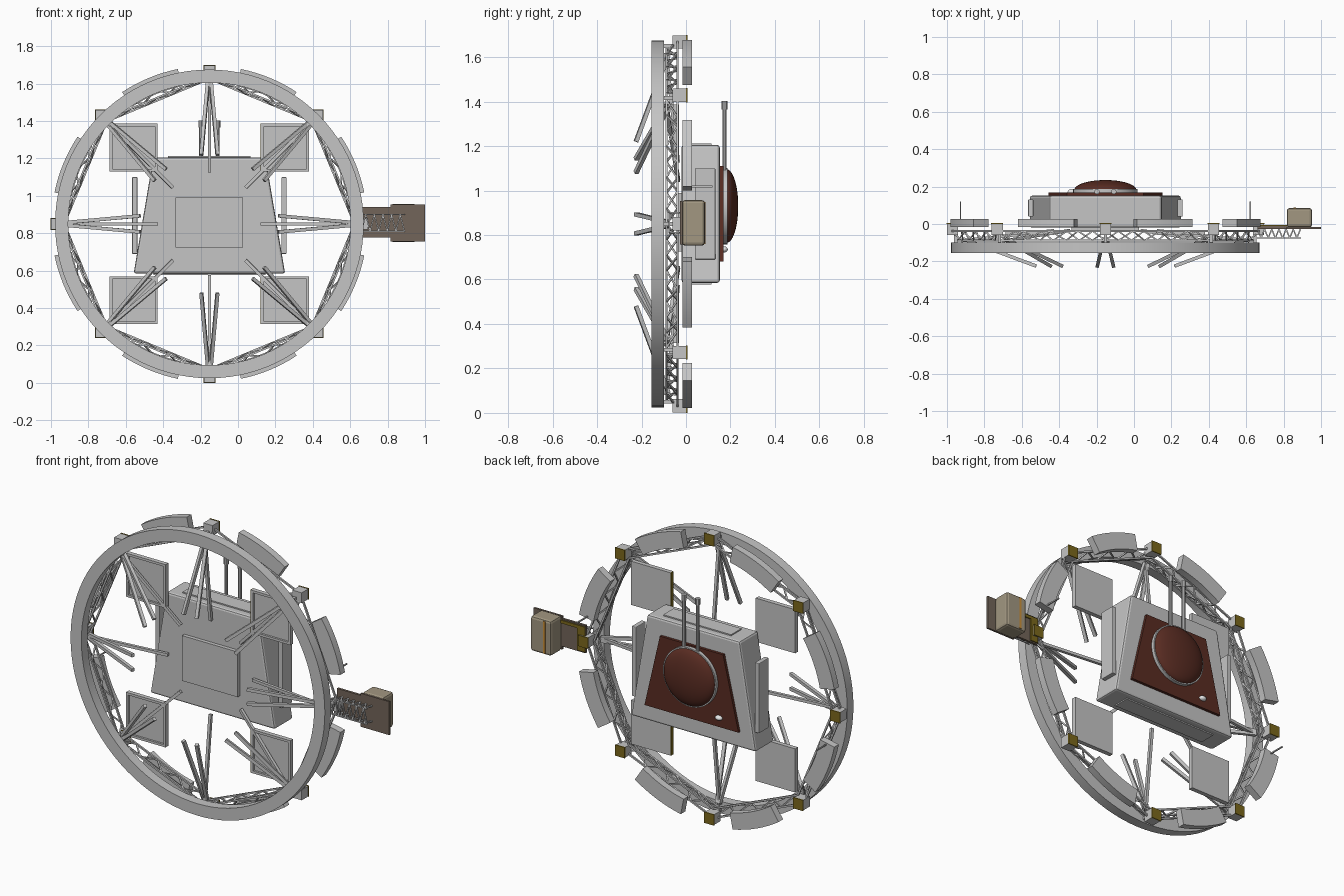
import bpy, bmesh
from math import cos, sin, pi, radians
from mathutils import Vector, Matrix

cube = bpy.data.objects.get("Cube")
if cube:
    bpy.data.objects.remove(cube, do_unlink=True)

CX, CZ = -0.153, 0.85   # axis of the wheel


def material(name, r, g, b):
    m = bpy.data.materials.new(name)
    m.use_nodes = True
    m.diffuse_color = (r, g, b, 1)
    m.node_tree.nodes["Principled BSDF"].inputs["Base Color"].default_value = (r, g, b, 1)
    return m


grey = material("light grey", 0.56, 0.56, 0.56)
white = material("white", 0.8, 0.8, 0.8)
gold = material("dark gold", 0.2, 0.14, 0.012)
brown = material("red brown", 0.1, 0.025, 0.016)
tan = material("tan", 0.36, 0.31, 0.22)
umber = material("umber", 0.17, 0.13, 0.1)
orange = material("orange", 0.6, 0.28, 0.04)


def finish(name, bm, mats, smooth=False, bevel=0):
    bmesh.ops.recalc_face_normals(bm, faces=bm.faces)
    me = bpy.data.meshes.new(name)
    bm.to_mesh(me)
    bm.free()
    ob = bpy.data.objects.new(name, me)
    bpy.context.collection.objects.link(ob)
    for m in mats:
        me.materials.append(m)
    if bevel:
        mod = ob.modifiers.new("bevel", "BEVEL")
        mod.width, mod.segments = bevel, 2
    if smooth:
        bpy.ops.object.select_all(action="DESELECT")
        ob.select_set(True)
        bpy.context.view_layer.objects.active = ob
        bpy.ops.object.shade_smooth_by_angle(angle=radians(35))


def box(name, x0, x1, y0, y1, z0, z1, mat, bevel=0):
    bm = bmesh.new()
    bmesh.ops.create_cube(bm, size=1)
    for v in bm.verts:
        v.co = ((x0 + x1) / 2 + v.co.x * (x1 - x0), (y0 + y1) / 2 + v.co.y * (y1 - y0),
                (z0 + z1) / 2 + v.co.z * (z1 - z0))
    finish(name, bm, [mat], bevel=bevel)


def prism(name, outline, y0, y1, mat, bevel=0):
    bm = bmesh.new()
    face = bm.faces.new([bm.verts.new((x, y0, z)) for x, z in outline])
    ext = bmesh.ops.extrude_face_region(bm, geom=[face])
    bmesh.ops.translate(bm, vec=(0, y1 - y0, 0),
                        verts=[g for g in ext["geom"] if isinstance(g, bmesh.types.BMVert)])
    # the extrusion keeps the starting face only when it is added back
    if len(bm.faces) == 5:
        bm.faces.new([v for v in bm.verts if abs(v.co.y - y0) < 1e-5])
    finish(name, bm, [mat], bevel=bevel)


def trapezoid(bottom, top, z0, z1):
    return [(CX - bottom, z0), (CX + bottom, z0), (CX + top, z1), (CX - top, z1)]


def band(name, r0, r1, y0, y1, a0, a1, steps, mat, centre=(CX, CZ)):
    # rectangular section swept around the y axis
    closed = abs(a1 - a0 - 2 * pi) < 0.001
    bm = bmesh.new()
    loops = []
    for i in range(steps if closed else steps + 1):
        a = a0 + (a1 - a0) * i / steps
        loops.append([bm.verts.new((centre[0] + r * cos(a), y, centre[1] + r * sin(a)))
                      for r, y in ((r0, y0), (r1, y0), (r1, y1), (r0, y1))])
    for i in range(steps):
        p, q = loops[i], loops[(i + 1) % len(loops)]
        for k in range(4):
            n = (k + 1) % 4
            bm.faces.new((p[k], p[n], q[n], q[k]))
    if not closed:
        bm.faces.new(loops[0])
        bm.faces.new(loops[-1])
    finish(name, bm, [mat], smooth=True)


def ellipsoid(name, centre, size, mat):
    bm = bmesh.new()
    bmesh.ops.create_uvsphere(bm, u_segments=48, v_segments=24, radius=1)
    for v in bm.verts:
        v.co = Vector(centre) + Vector((v.co.x * size[0], v.co.z * size[1], v.co.y * size[2]))
    finish(name, bm, [mat], smooth=True)


def rods(name, pairs, radius, mat, sides=4):
    bm = bmesh.new()
    for p, q in pairs:
        p, q = Vector(p), Vector(q)
        turn = (q - p).to_track_quat("Z", "Y").to_matrix().to_4x4() @ Matrix.Rotation(pi / 4, 4, "Z")
        bmesh.ops.create_cone(bm, cap_ends=True, segments=sides, radius1=radius, radius2=radius,
                              depth=(q - p).length, matrix=Matrix.Translation((p + q) / 2) @ turn)
    finish(name, bm, [mat])


def polar(r, a, y, side=0):
    return Vector((CX + r * cos(a) - side * sin(a), y, CZ + r * sin(a) + side * cos(a)))


def zigzag(a0, a1, b0, b1, n):
    # diagonals that alternate between two chords
    pts = [(a0.lerp(a1, i / n) if i % 2 == 0 else b0.lerp(b1, i / n)) for i in range(n + 1)]
    return list(zip(pts, pts[1:]))


# Wheel rim
band("front_ring", 0.755, 0.825, -0.155, -0.098, 0, 2 * pi, 96, grey)

# Nodes, truss, curved panels and spokes, repeated eight times
chords, braces, spokes, struts = [], [], [], []
for i in range(8):
    a, b = i * pi / 4, (i + 1) * pi / 4
    c = polar(0.818, a, 0)
    box(f"node_{i}", c.x - 0.03, c.x + 0.03, -0.06, 0, c.z - 0.03, c.z + 0.03, grey)
    box(f"node_cap_{i}", c.x - 0.032, c.x + 0.032, 0, 0.006, c.z - 0.032, c.z + 0.032, gold)
    struts.append((polar(0.8, a, -0.1), polar(0.8, a, -0.03)))
    front = polar(0.79, a, -0.088), polar(0.79, b, -0.088)
    inner = polar(0.775, a, -0.038), polar(0.775, b, -0.038)
    outer = polar(0.83, a, -0.038), polar(0.83, b, -0.038)
    chords += [front, inner, outer]
    braces += zigzag(*front, *inner, 8) + zigzag(*outer, *front, 8)
    mid = (a + b) / 2
    band(f"curved_panel_{i}", 0.75, 0.845, -0.015, 0.027, mid - radians(11), mid + radians(11), 8, grey)
    for s in (-1, 1):
        spokes.append((polar(0.76, a, -0.08, 0.008 * s), polar(0.37, a, -0.225, 0.043 * s)))
    struts.append((polar(0.77, a, -0.09), polar(0.275, a, -0.035)))
rods("truss_chords", chords, 0.007, grey)
rods("truss_braces", braces, 0.0055, grey)
rods("front_spokes", spokes, 0.013, grey)
rods("body_struts", struts, 0.012, grey)

# Four square panels with a raised frame; the left pair has a gold inner edge
for sx in (-1, 1):
    for sz in (-1, 1):
        x, z, h, t = CX + sx * 0.405, CZ + sz * 0.408, 0.128, 0.014
        tag = ("right" if sx < 0 else "left") + ("_lower" if sz < 0 else "_upper")
        box(f"square_panel_{tag}", x - h, x + h, -0.046, -0.032, z - h, z + h, grey)
        for s in (-1, 1):
            u, w = x + s * (h - t / 2), z + s * (h - t / 2)
            box(f"panel_side_{tag}_{s}", u - t / 2, u + t / 2, -0.058, -0.046, z - h, z + h, grey)
            box(f"panel_rail_{tag}_{s}", x - h + t, x + h - t, -0.058, -0.046, w - t / 2, w + t / 2, grey)
        if sx > 0:
            e = x - h - 0.002
            box(f"panel_edge_{tag}", e - 0.002, e + 0.002, -0.055, -0.033, z - h, z + h, gold)

# Central body
prism("body", trapezoid(0.405, 0.3, 0.585, 1.205), -0.02, 0.152, grey, bevel=0.012)
box("front_plate", CX - 0.18, CX + 0.18, -0.042, -0.015, 0.725, 0.99, grey)
box("top_plate", CX - 0.22, CX + 0.22, 0.02, 0.115, 1.2, 1.212, grey)
box("bottom_plate", CX - 0.3, CX + 0.3, 0.02, 0.115, 0.578, 0.59, grey)
for s in (-1, 1):
    u = CX + s * 0.399
    box(f"side_panel_{s}", u - 0.014, u + 0.014, 0.04, 0.132, 0.69, 1.1, grey, bevel=0.004)

# Back plate, dome and its collar
prism("back_plate", trapezoid(0.305, 0.205, 0.68, 1.11), 0.15, 0.168, brown)
DZ = 0.93
band("dome_collar", 0.15, 0.172, 0.16, 0.187, 0, 2 * pi, 48, grey, (CX, DZ))
ellipsoid("dome", (CX, 0.182, DZ), (0.166, 0.053, 0.166), brown)
ellipsoid("sensor", (CX - 0.18, 0.17, 0.735), (0.022, 0.018, 0.014), white)

# Twin masts above the dome
for s in (-1, 1):
    x = CX + s * 0.045
    rods(f"mast_{s}", [((x, 0.173, 1.07), (x, 0.173, 1.4))], 0.01, grey, 10)
    rods(f"mast_tip_{s}", [((x, 0.173, 1.365), (x, 0.173, 1.402))], 0.014, grey, 10)

# Small probes on the rim
rods("rim_probes", [((CX + s * 0.775, 0.0, CZ + s * 0.168), (CX + s * 0.775, 0.12, CZ + s * 0.168))
                    for s in (-1, 1)], 0.005, grey)

# Side boom with its equipment box
box("boom_plate", 0.66, 0.82, -0.026, -0.012, 0.778, 0.94, umber)
box("boom_root", 0.66, 0.71, -0.012, -0.006, 0.785, 0.933, gold)
box("boom_top_rail", 0.71, 0.82, -0.012, -0.006, 0.915, 0.933, gold)
box("box_front", 0.815, 1.0, -0.027, -0.016, 0.757, 0.953, umber)
box("equipment_box", 0.817, 0.952, -0.018, 0.085, 0.752, 0.957, tan, bevel=0.014)
box("box_stripe", 0.853, 0.867, 0.083, 0.088, 0.76, 0.949, orange)
boom = []
for z in (0.81, 0.9):
    low = Vector((0.66, -0.075, z)), Vector((0.89, -0.075, z))
    high = Vector((0.66, -0.028, z)), Vector((0.89, -0.028, z))
    boom += [low] + zigzag(*high, *low, 12)
boom += zigzag(Vector((0.66, -0.075, 0.81)), Vector((0.89, -0.075, 0.81)),
               Vector((0.66, -0.075, 0.9)), Vector((0.89, -0.075, 0.9)), 10)
rods("boom_truss", boom, 0.005, grey)
